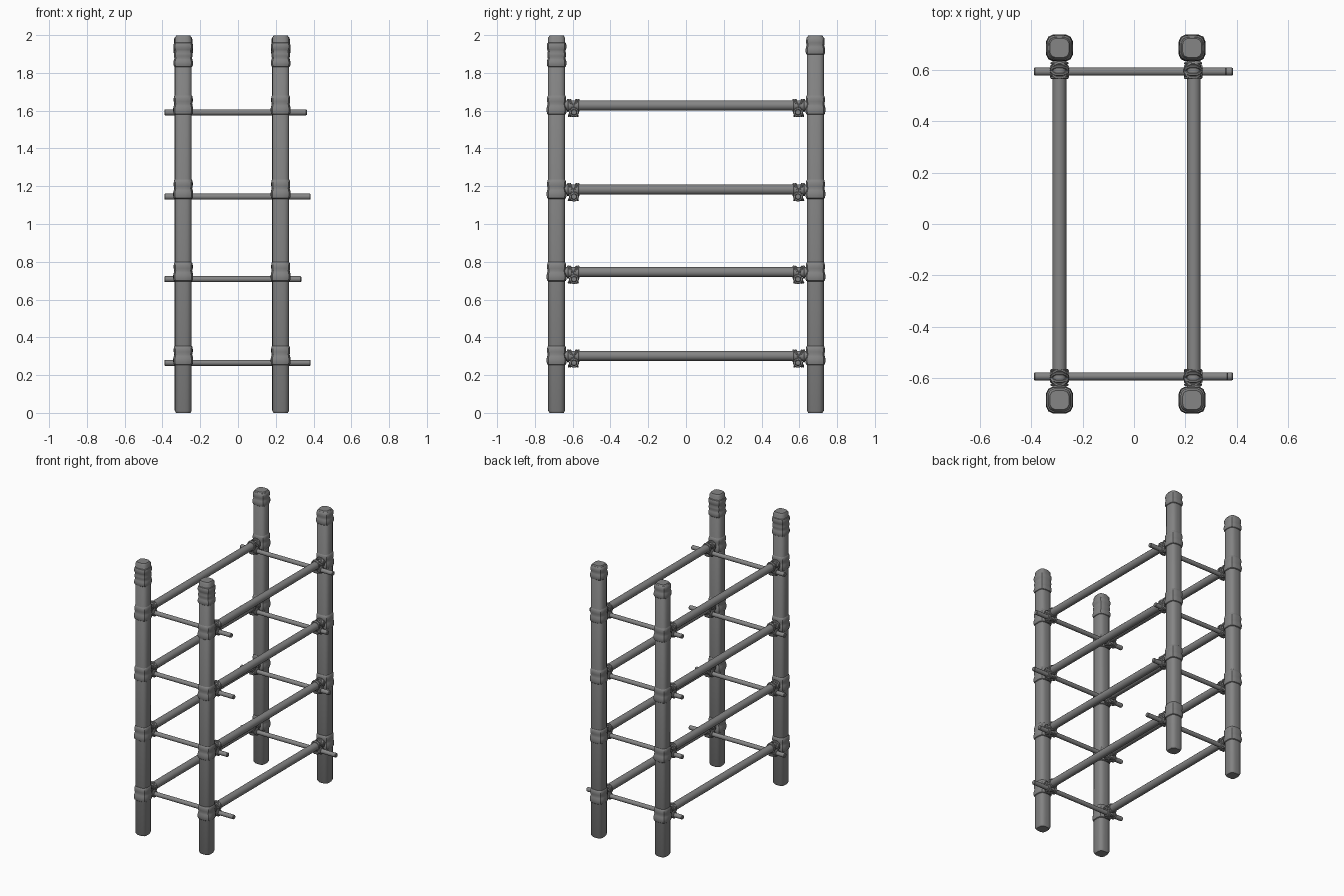
import bpy, bmesh, math
from mathutils import Vector

if "Cube" in bpy.data.objects:
    bpy.data.objects.remove(bpy.data.objects["Cube"])

grey = bpy.data.materials.new("weathered_grey")
grey.diffuse_color = (0.235, 0.235, 0.235, 1)
grey.use_nodes = True
grey.node_tree.nodes["Principled BSDF"].inputs["Base Color"].default_value = grey.diffuse_color

POSTS_X = (-0.29, 0.226)
POST_Y = 0.685
RUNG_Y = 0.593
BEAM_Z = (0.302, 0.745, 1.182, 1.628)


def finish(name, bm, loc=(0, 0, 0)):
    bmesh.ops.recalc_face_normals(bm, faces=bm.faces)
    me = bpy.data.meshes.new(name)
    bm.to_mesh(me)
    bm.free()
    me.materials.append(grey)
    ob = bpy.data.objects.new(name, me)
    bpy.context.collection.objects.link(ob)
    ob.location = loc
    bpy.context.view_layer.objects.active = ob
    bpy.ops.object.select_all(action='DESELECT')
    ob.select_set(True)
    bpy.ops.object.shade_smooth_by_angle(angle=math.radians(35))
    return ob


def section(r, power, n):
    # superellipse: power 2 is round, 4 is a rounded square
    pts = []
    for i in range(n):
        a = 2 * math.pi * (i + 0.5) / n
        c, s = math.cos(a), math.sin(a)
        k = (abs(c) ** power + abs(s) ** power) ** (-1 / power)
        pts.append((r * k * c, r * k * s))
    return pts


def lofted(name, profile, loc, axis='Z', power=2, n=16):
    """Stack of (radius, distance) rings along an axis, capped."""
    bm = bmesh.new()
    rings = []
    for r, d in profile:
        ring = []
        for u, v in section(r, power, n):
            co = {'Z': (u, v, d), 'Y': (u, d, v), 'X': (d, u, v)}[axis]
            ring.append(bm.verts.new(co))
        rings.append(ring)
    for a, b in zip(rings, rings[1:]):
        for i in range(n):
            j = (i + 1) % n
            bm.faces.new((a[i], a[j], b[j], b[i]))
    bm.faces.new(rings[0])
    bm.faces.new(rings[-1])
    return finish(name, bm, loc)


def wrap(name, x, y, z0, z1, r, turns):
    # bands of cord wound around a post
    prof = [(0.043, z0)]
    h = (z1 - z0) / turns
    for i in range(turns):
        b = z0 + i * h
        rr = r - 0.0025 * (i % 2)
        prof += [(rr - 0.003, b + 0.1 * h), (rr, b + 0.35 * h),
                 (rr, b + 0.65 * h), (rr - 0.003, b + 0.9 * h)]
    prof.append((0.043, z1))
    lofted(name, prof, (x, y, 0), power=3.6, n=20)


def rope_loop(name, pts, r=0.006, n=6):
    """Closed tube through a loop of points, smoothed once."""
    p = [Vector(q) for q in pts]
    path = []
    for i, q in enumerate(p):
        nxt = p[(i + 1) % len(p)]
        path += [q.lerp(nxt, 0.2), q.lerp(nxt, 0.8)]
    centre = sum(path, Vector()) / len(path)
    bm = bmesh.new()
    rings = []
    m = len(path)
    for i, q in enumerate(path):
        t = (path[(i + 1) % m] - path[i - 1]).normalized()
        out = q - centre
        out = (out - t * out.dot(t)).normalized()
        side = t.cross(out)
        rings.append([bm.verts.new(q + r * (math.cos(k * math.tau / n) * out +
                      math.sin(k * math.tau / n) * side)) for k in range(n)])
    for i in range(m):
        a, b = rings[i], rings[(i + 1) % m]
        for k in range(n):
            l = (k + 1) % n
            bm.faces.new((a[k], a[l], b[l], b[k]))
    finish(name, bm)


def box_loop(x, ya, yb, za, zb, w):
    # upright loop, top edge at ya/zb and bottom edge at yb/za
    ym, zm = (ya + yb) / 2, (za + zb) / 2
    return [(x - w * .55, ya, zb), (x + w * .55, ya, zb), (x + w, ym, zm + .012),
            (x + w * .75, yb, za), (x - w * .75, yb, za), (x - w, ym, zm + .012)]


# posts with bevelled ends, and their cord wraps
for x in POSTS_X:
    for s in (-1, 1):
        y = s * POST_Y
        lofted("post", [(0.038, 0.0), (0.045, 0.012), (0.045, 1.985), (0.037, 1.998)],
               (x, y, 0), power=3.6, n=20)
        for z in BEAM_Z:
            wrap("joint_wrap", x, y, z - 0.05, z + 0.055, 0.053, 2)
        if s < 0:
            wrap("top_wrap", x, y, 1.83, 1.962, 0.052, 3)
        else:
            wrap("top_wrap", x, y, 1.895, 1.99, 0.052, 2)

# long beams between front and back posts
for x in (-0.29, 0.233):
    for z in BEAM_Z:
        lofted("beam", [(0.027, -0.665), (0.027, 0.665)], (x, 0, z), 'Y')

# cross rungs slung under the beams, right ends of uneven length
for s, ends in ((-1, (0.385, 0.335, 0.385, 0.365)), (1, (0.385, 0.33, 0.315, 0.36))):
    for z, e in zip(BEAM_Z, ends):
        lofted("rung", [(0.013, -0.39), (0.016, -0.386), (0.016, e - 0.004), (0.013, e)],
               (0, s * RUNG_Y, z - 0.037), 'X', n=12)

# rope lashings where rungs meet beams
for x in (-0.29, 0.230):
    for s in (-1, 1):
        y = s * 0.597
        for z in BEAM_Z:
            for d in (-0.026, -0.016, 0.016, 0.026):
                rope_loop("crossed_lashing",
                          box_loop(x, y + d, y - d * 0.9, z - 0.056, z + 0.029, 0.033))
            # turns around the beam, either side of the rung
            for d in (-0.028, 0.028):
                rope_loop("beam_lashing",
                          [(x + 0.031 * math.cos(a), y + d, z + 0.031 * math.sin(a))
                           for a in [k * math.tau / 10 for k in range(10)]])
            # turns around the rung
            for d in (-0.031, -0.021, 0.021, 0.031):
                rope_loop("rung_lashing",
                          [(x + d, s * RUNG_Y + 0.021 * math.cos(a), z - 0.037 + 0.021 * math.sin(a))
                           for a in [k * math.tau / 8 for k in range(8)]])
